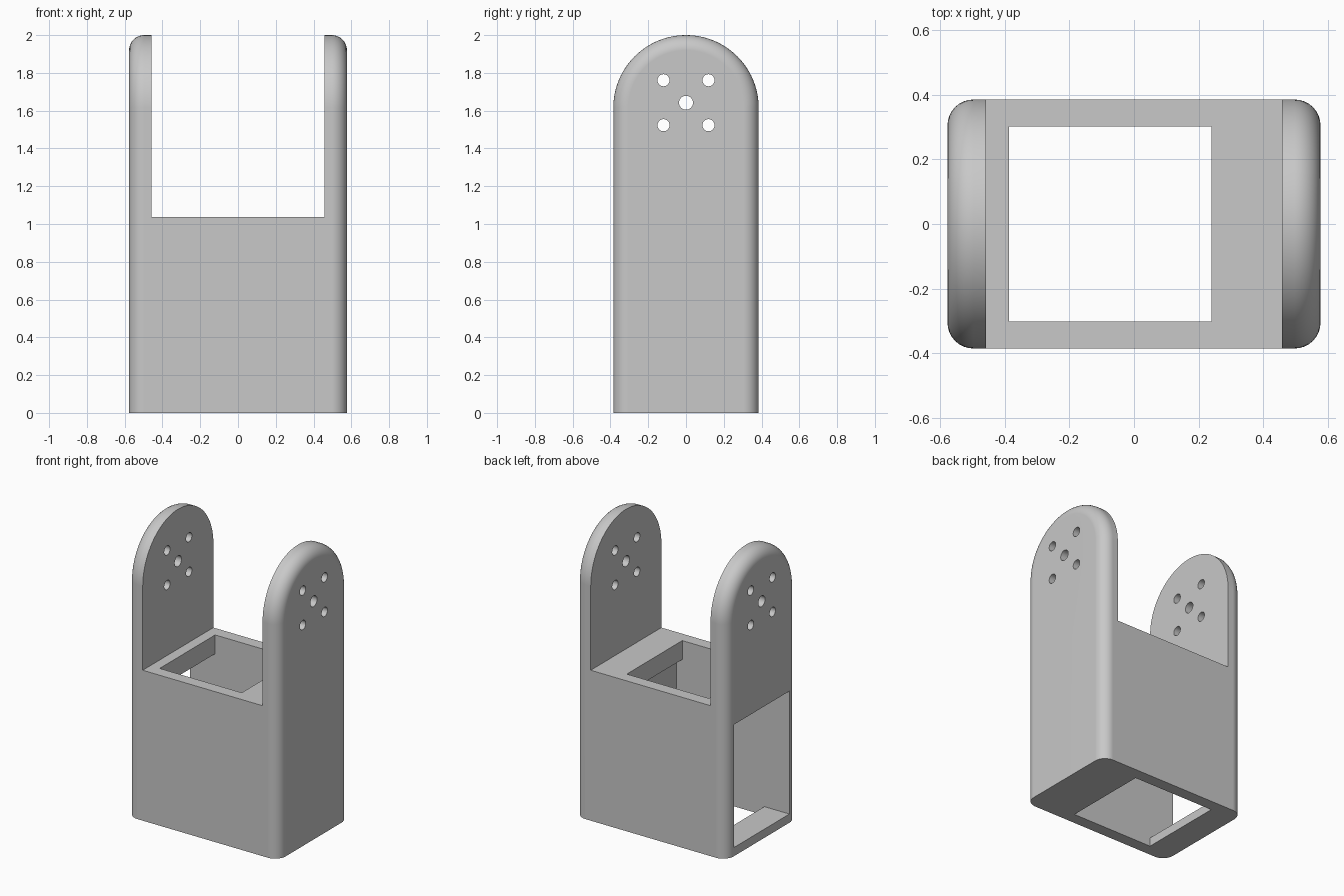
import bpy, bmesh, math
from mathutils import Vector

HALF_X, HALF_Y, HEIGHT = 0.577, 0.385, 2.0
FILLET, ARM = 0.08, 0.12
DECK_Z, FLOOR_Z, CEILING_Z = 1.037, 0.06, 0.907

if "Cube" in bpy.data.objects:
    bpy.data.objects.remove(bpy.data.objects["Cube"], do_unlink=True)

grey = bpy.data.materials.new("light_grey")
grey.use_nodes = True
GREY = (0.58, 0.58, 0.58, 1)
grey.diffuse_color = GREY
grey.node_tree.nodes["Principled BSDF"].inputs["Base Color"].default_value = GREY


def prism(name, points, offset, fillet=None):
    """Extrude a closed outline along offset, optionally rounding chosen edges."""
    bm = bmesh.new()
    face = bm.faces.new([bm.verts.new(p) for p in points])
    out = bmesh.ops.extrude_face_region(bm, geom=[face])
    moved = [v for v in out["geom"] if isinstance(v, bmesh.types.BMVert)]
    bmesh.ops.translate(bm, verts=moved, vec=Vector(offset))
    bmesh.ops.recalc_face_normals(bm, faces=bm.faces)
    if fillet:
        edges = [e for e in bm.edges if fillet(e)]
        bmesh.ops.bevel(bm, geom=edges, offset=FILLET, segments=8,
                        profile=0.5, affect="EDGES")
    mesh = bpy.data.meshes.new(name)
    bm.to_mesh(mesh)
    bm.free()
    mesh.materials.append(grey)
    obj = bpy.data.objects.new(name, mesh)
    bpy.context.collection.objects.link(obj)
    return obj


def cut(target, cutter):
    """Subtract the cutter from the target and discard it."""
    cutter.hide_render = True
    mod = target.modifiers.new("cut", "BOOLEAN")
    mod.operation, mod.solver, mod.object = "DIFFERENCE", "EXACT", cutter
    bpy.context.view_layer.objects.active = target
    bpy.ops.object.modifier_apply(modifier=mod.name)
    bpy.data.objects.remove(cutter, do_unlink=True)


def circle(x, y, z, r, n=32):
    return [(x, y + r * math.cos(2 * math.pi * i / n),
             z + r * math.sin(2 * math.pi * i / n)) for i in range(n)]


# Arched body, rounded around both end faces but not along the base
ARC = 48
spring = HEIGHT - HALF_Y
outline = [(-HALF_X, -HALF_Y, 0), (-HALF_X, HALF_Y, 0)]
outline += [(-HALF_X, HALF_Y * math.cos(math.pi * i / ARC),
             spring + HALF_Y * math.sin(math.pi * i / ARC)) for i in range(ARC + 1)]


def end_rim(edge):
    a, b = (v.co for v in edge.verts)
    return abs(a.x - b.x) < 1e-4 and max(a.z, b.z) > 1e-4


bracket = prism("servo_bracket", outline, (2 * HALF_X, 0, 0), end_rim)

# Gap between the two arms
gap = HALF_X - ARM
cut(bracket, prism("arm_gap", [(-gap, -1, DECK_Z), (gap, -1, DECK_Z),
                               (gap, -1, 3), (-gap, -1, 3)], (0, 2, 0)))

# Cavity with deck opening, floor opening and side window
LEFT, RIGHT, BACK, WALL = -0.386, 0.24, 0.285, 0.302
section = [(LEFT, -0.2), (RIGHT, -0.2), (RIGHT, FLOOR_Z), (BACK, FLOOR_Z),
           (BACK, CEILING_Z), (RIGHT, CEILING_Z), (RIGHT, 1.3), (LEFT, 1.3),
           (LEFT, CEILING_Z), (-1, CEILING_Z), (-1, FLOOR_Z), (LEFT, FLOOR_Z)]
cut(bracket, prism("cavity", [(x, -WALL, z) for x, z in section], (0, 2 * WALL, 0)))

# Shaft hole and four screw holes through both arms
HOLE_Z, PITCH = 1.642, 0.119
holes = [(0, HOLE_Z, 0.037)]
holes += [(sy * PITCH, HOLE_Z + sz * PITCH, 0.032) for sy in (-1, 1) for sz in (-1, 1)]
for y, z, r in holes:
    cut(bracket, prism("hole", circle(-1, y, z, r), (2, 0, 0)))

# Smooth rounded surfaces, crisp edges and flat planes
bpy.ops.object.select_all(action="DESELECT")
bracket.select_set(True)
bpy.context.view_layer.objects.active = bracket
bpy.ops.object.shade_smooth_by_angle(angle=math.radians(30))
weighted = bracket.modifiers.new("weighted_normals", "WEIGHTED_NORMAL")
weighted.keep_sharp = True
